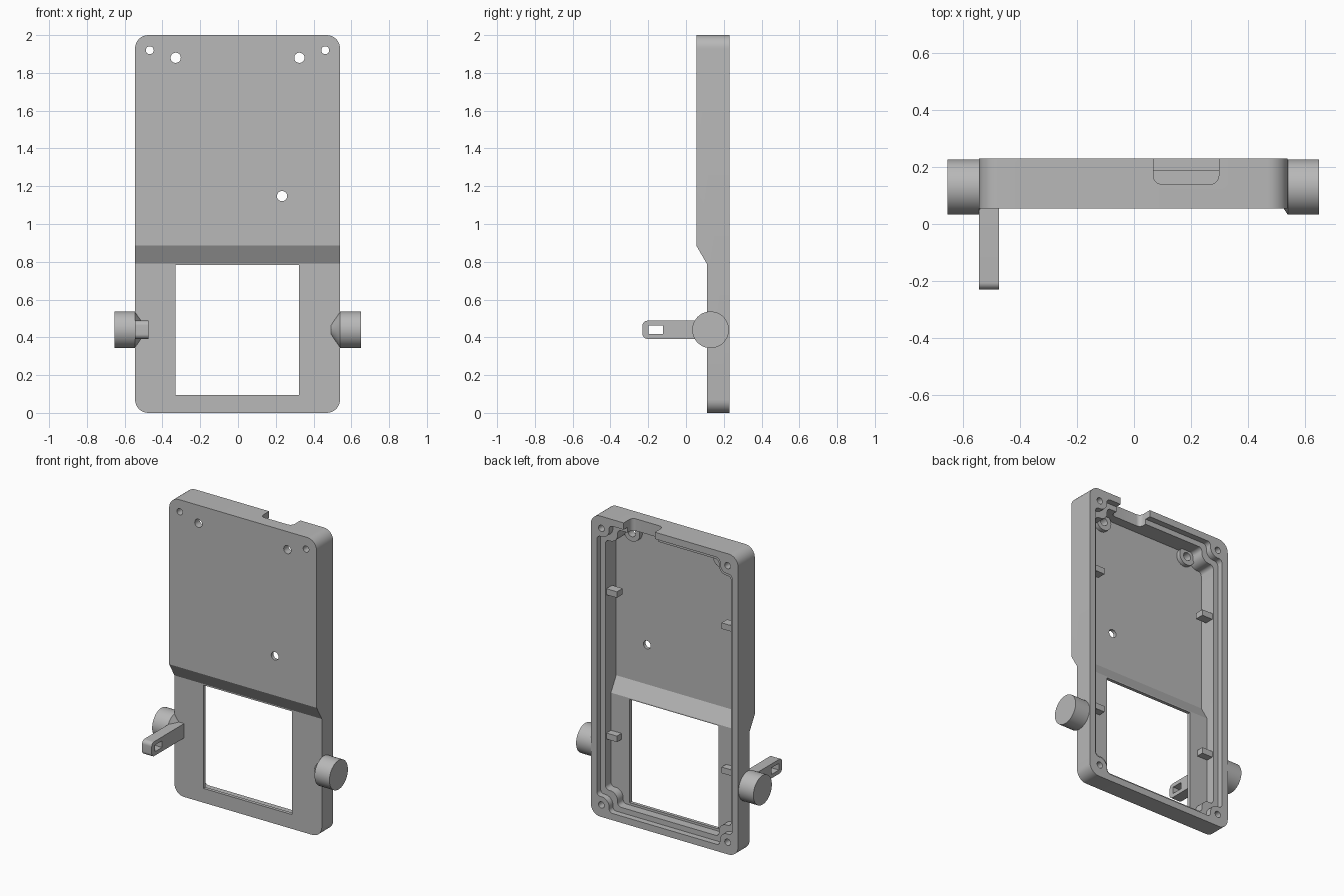
import bpy, bmesh, math
from mathutils import Vector

if "Cube" in bpy.data.objects:
    bpy.data.objects.remove(bpy.data.objects["Cube"], do_unlink=True)

grey = bpy.data.materials.new("plain grey")
grey.use_nodes = True
COLOUR = (0.48, 0.48, 0.48, 1)
grey.diffuse_color = COLOUR
grey.node_tree.nodes["Principled BSDF"].inputs["Base Color"].default_value = COLOUR

CX = -0.0025          # middle of the case
W = 0.5425            # half width of the case
BACK = 0.23


def fillet(corners, steps=8):
    """Round each (a, b, radius) corner of a polygon."""
    out = []
    for i, (a, b, r) in enumerate(corners):
        p = Vector((a, b))
        if r == 0:
            out.append(p)
            continue
        u = (Vector(corners[i - 1][:2]) - p).normalized()
        v = (Vector(corners[(i + 1) % len(corners)][:2]) - p).normalized()
        half = u.angle(v) / 2
        centre = p + (u + v).normalized() * r / math.sin(half)
        s, e = p + u * r / math.tan(half) - centre, p + v * r / math.tan(half) - centre
        turn = s.angle(e)
        for k in range(steps + 1):
            t = k / steps
            out.append(centre + (s * math.sin((1 - t) * turn) + e * math.sin(t * turn)) / math.sin(turn))
    return out


def rect(a0, a1, b0, b1, r=0):
    return fillet([(a0, b0, r), (a1, b0, r), (a1, b1, r), (a0, b1, r)])


def circle(a, b, r, n=40):
    return [Vector((a + r * math.cos(t), b + r * math.sin(t)))
            for t in (2 * math.pi * k / n for k in range(n))]


def prism(name, points, axis, lo, hi):
    """Extrude a 2D outline along x (y,z), y (x,z) or z (x,y)."""
    place = {"x": lambda p, d: (d, p.x, p.y),
             "y": lambda p, d: (p.x, d, p.y),
             "z": lambda p, d: (p.x, p.y, d)}[axis]
    bm = bmesh.new()
    face = bm.faces.new([bm.verts.new(place(p, lo)) for p in points])
    ext = bmesh.ops.extrude_face_region(bm, geom=[face])
    shift = Vector(place(Vector((0, 0)), hi - lo))
    bmesh.ops.translate(bm, vec=shift, verts=[g for g in ext["geom"] if isinstance(g, bmesh.types.BMVert)])
    return finish(name, bm)


def finish(name, bm):
    bmesh.ops.recalc_face_normals(bm, faces=bm.faces)
    me = bpy.data.meshes.new(name)
    bm.to_mesh(me)
    bm.free()
    me.materials.append(grey)
    ob = bpy.data.objects.new(name, me)
    bpy.context.collection.objects.link(ob)
    return ob


def combine(ob, tool, operation="DIFFERENCE"):
    """Apply a boolean and remove the tool."""
    mod = ob.modifiers.new("cut", "BOOLEAN")
    mod.operation, mod.object, mod.solver = operation, tool, "EXACT"
    bpy.context.view_layer.objects.active = ob
    bpy.ops.object.modifier_apply(modifier=mod.name)
    bpy.data.objects.remove(tool, do_unlink=True)


def side_profile(front, z0, z1):
    """Side outline: thick upper part stepping to a thin lower part."""
    return [Vector(p) for p in ((front + 0.055, z0), (0.4, z0), (0.4, z1),
                                (front, z1), (front, 0.885), (front + 0.055, 0.79))]


def cavity_outline(inset, n=0.09):
    """Rectangle whose corners step inward around the screw bosses."""
    corners = []
    x, z = W - inset, 1 - inset
    for sx, sz in ((-1, -1), (1, -1), (1, 1), (-1, 1)):
        trio = [(sx * x, sz * (z - n), 0.025), (sx * (x - n), sz * (z - n), 0.055),
                (sx * (x - n), sz * z, 0.025)]
        corners += trio if sx == sz else trio[::-1]
    return fillet([(CX + a, 1 + b, r) for a, b, r in corners])


# Case shell: rounded slab with a stepped front
case = prism("case_shell", rect(CX - W, CX + W, 0, 2, 0.07), "y", 0, BACK)
combine(case, prism("tool", side_profile(0.055, -0.2, 2.2), "x", -1, 1), "INTERSECT")

# Main cavity and the shallow ledge around its rim
cavity = prism("tool", cavity_outline(0.08), "y", 0, 0.3)
combine(cavity, prism("tool", side_profile(0.077, -0.2, 2.2), "x", -1, 1), "INTERSECT")
combine(case, cavity)
combine(case, prism("tool", cavity_outline(0.045), "y", 0.19, 0.3))

# Window, top notch and screw holes
combine(case, prism("tool", rect(-0.33, 0.322, 0.095, 0.782), "y", -0.1, 0.4))
combine(case, prism("tool", rect(0.068, 0.298, 0.14, 0.4, 0.03), "z", 1.9, 2.1))
HOLES = [(-0.33, 1.88, 0.027), (0.325, 1.88, 0.027), (0.233, 1.148, 0.027),
         (-0.467, 1.92, 0.021), (0.462, 1.92, 0.021)]
for x, z, r in HOLES:
    combine(case, prism("tool", circle(x, z, r), "y", -0.1, 0.4))
for x in (-0.467, 0.462):
    combine(case, prism("tool", circle(x, 0.08, 0.021), "y", 0.14, 0.4))

parts = [case]

# Raised rings around the two upper mounting holes
for side, (x, z, r) in zip(("right", "left"), HOLES):
    ring = prism(side + "_standoff", circle(x, z, 0.058), "y", 0.07, 0.105)
    combine(ring, prism("tool", circle(x, z, r), "y", 0, 0.3))
    parts.append(ring)

# Support tabs on the inner side walls
for side, s in (("right", -1), ("left", 1)):
    for level, z in (("lower", 0.52), ("upper", 1.48)):
        edges = sorted((CX + s * 0.385, CX + s * 0.48))
        parts.append(prism(f"{side}_{level}_tab", rect(*edges, z - 0.02, z + 0.02), "y", 0.12, 0.18))

# Round side knobs, tapered where they enter the case
for side, s in (("right", -1), ("left", 1)):
    bm = bmesh.new()
    rings = []
    for d, r in ((0.6525, 0.097), (0.543, 0.097), (0.528, 0.075), (0.495, 0.03)):
        rings.append([bm.verts.new((CX + s * d, p.x, p.y)) for p in circle(0.13, 0.44, r, 48)])
    for a, b in zip(rings, rings[1:]):
        for k in range(len(a)):
            bm.faces.new((a[k - 1], a[k], b[k], b[k - 1]))
    bm.faces.new(rings[0])
    bm.faces.new(rings[-1])
    parts.append(finish(side + "_knob", bm))

# Slotted arm reaching forward from one side
arm_shape = fillet([(-0.23, 0.392, 0.025), (0.125, 0.392, 0), (0.125, 0.488, 0), (-0.23, 0.488, 0.025)])
arm = prism("slotted_arm", arm_shape, "x", -0.545, -0.474)
combine(arm, prism("tool", rect(-0.198, -0.122, 0.418, 0.462), "x", -1, 0))
parts.append(arm)

bpy.ops.object.select_all(action="DESELECT")
for ob in parts:
    ob.select_set(True)
bpy.context.view_layer.objects.active = case
bpy.ops.object.shade_smooth_by_angle(angle=math.radians(30))
